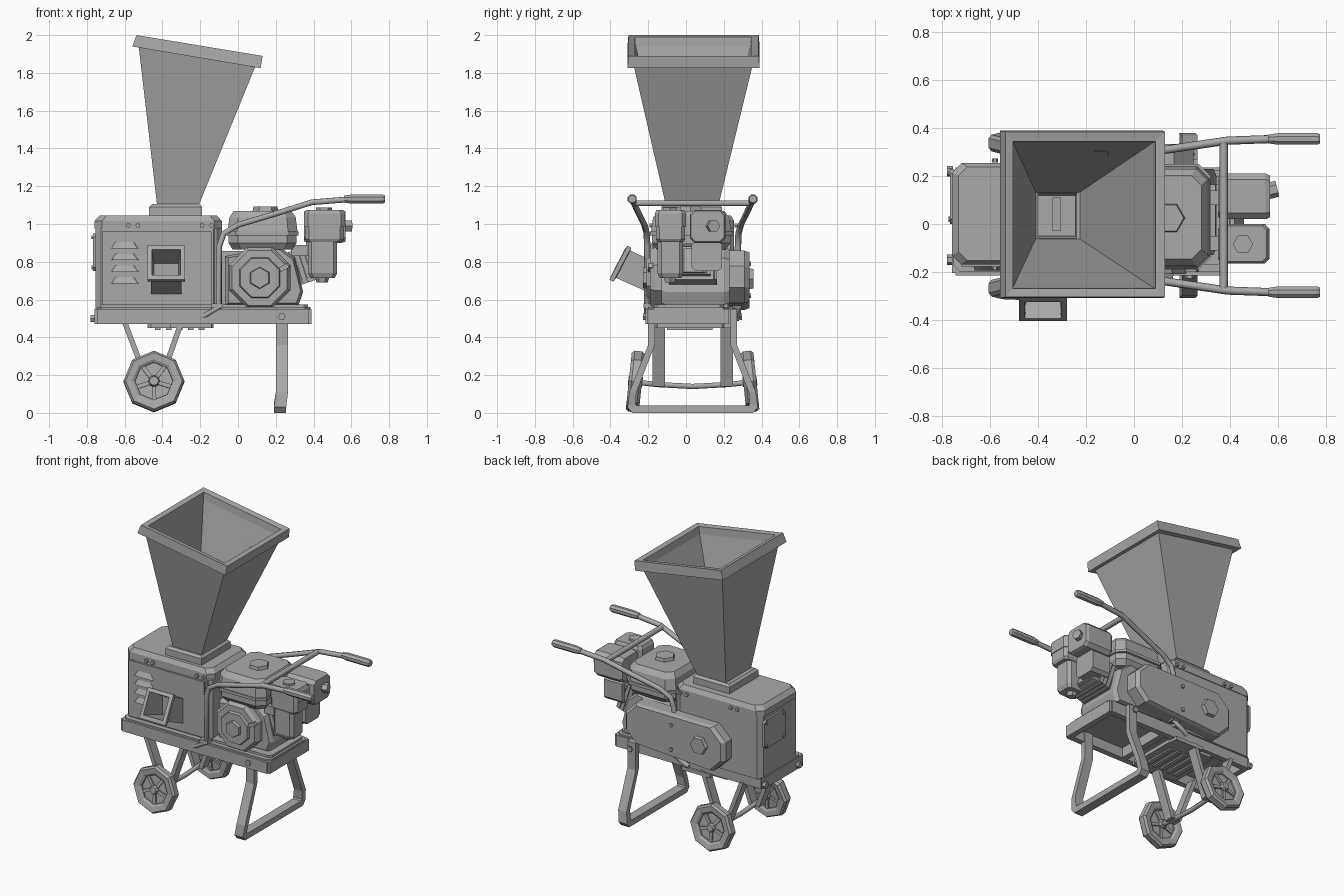
import bpy, bmesh, math
from mathutils import Matrix, Vector

cube = bpy.data.objects.get("Cube")
if cube:
    bpy.data.objects.remove(cube, do_unlink=True)

grey = bpy.data.materials.new("plain grey")
grey.use_nodes = True
grey.diffuse_color = (0.4, 0.4, 0.4, 1)
grey.node_tree.nodes["Principled BSDF"].inputs["Base Color"].default_value = (0.4, 0.4, 0.4, 1)
MID = 0.035  # plane of symmetry across the machine


def finish(name, bm):
    bmesh.ops.recalc_face_normals(bm, faces=bm.faces)
    me = bpy.data.meshes.new(name)
    bm.to_mesh(me)
    bm.free()
    me.materials.append(grey)
    ob = bpy.data.objects.new(name, me)
    bpy.context.collection.objects.link(ob)
    return ob


def loft(name, rings, closed=False):
    """Skin a list of equal rings; closed joins the last ring to the first."""
    bm = bmesh.new()
    vs = [[bm.verts.new(p) for p in r] for r in rings]
    n = len(vs[0])
    pairs = list(zip(vs, vs[1:])) + ([(vs[-1], vs[0])] if closed else [])
    for a, b in pairs:
        for i in range(n):
            j = (i + 1) % n
            bm.faces.new((a[i], a[j], b[j], b[i]))
    if not closed:
        bm.faces.new(vs[0])
        bm.faces.new(vs[-1])
    return finish(name, bm)


def prism(name, pts, axis, *levels):
    """Extrude an outline along an axis through (position, scale) levels."""
    cu = sum(p[0] for p in pts) / len(pts)
    cv = sum(p[1] for p in pts) / len(pts)
    rings = []
    for lv in levels:
        t, s = lv if isinstance(lv, tuple) else (lv, 1)
        flat = [(cu + (u - cu) * s, cv + (v - cv) * s) for u, v in pts]
        rings.append([{"x": (t, u, v), "y": (u, t, v), "z": (u, v, t)}[axis] for u, v in flat])
    return loft(name, rings)


def ngon(cx, cy, r, n=6, roll=0.0):
    return [(cx + r * math.cos(roll + i * math.tau / n), cy + r * math.sin(roll + i * math.tau / n))
            for i in range(n)]


def rect(x0, x1, y0, y1, c=0.0):
    if not c:
        return [(x0, y0), (x1, y0), (x1, y1), (x0, y1)]
    return [(x0 + c, y0), (x1 - c, y0), (x1, y0 + c), (x1, y1 - c),
            (x1 - c, y1), (x0 + c, y1), (x0, y1 - c), (x0, y0 + c)]


def box(name, x0, x1, y0, y1, z0, z1, c=0.0):
    return prism(name, rect(x0, x1, y0, y1, c), "z", z0, z1)


def tube(name, pts, r, res=1):
    cu = bpy.data.curves.new(name, "CURVE")
    cu.dimensions = "3D"
    cu.bevel_depth, cu.bevel_resolution, cu.use_fill_caps = r, res, True
    sp = cu.splines.new("POLY")
    sp.points.add(len(pts) - 1)
    for p, q in zip(sp.points, pts):
        p.co = (*q, 1)
    cu.materials.append(grey)
    ob = bpy.data.objects.new(name, cu)
    bpy.context.collection.objects.link(ob)
    return ob


def flip(y, side):
    return y if side < 0 else 2 * MID - y


OCT = math.pi / 8

# Hopper with tilted rim, open at the top
def hop(x0, z0, x1, z1, y0, y1):
    return [(x0, y0, z0), (x1, y0, z1), (x1, y1, z1), (x0, y1, z0)]

loft("hopper", [
    hop(-.405, 1.06, -.245, 1.06, -.05, .12), hop(-.505, 1.94, .08, 1.84, -.265, .34),
    hop(-.505, 1.99, .09, 1.89, -.27, .345), hop(-.537, 2.0, .13, 1.89, -.305, .385),
    hop(-.56, 1.94, .12, 1.825, -.31, .39), hop(-.525, 1.935, .09, 1.83, -.275, .35),
    hop(-.425, 1.07, -.22, 1.07, -.1, .165)], closed=True)
loft("hopper_collar", [
    hop(-.47, 1.03, -.19, 1.03, -.13, .19), hop(-.47, 1.09, -.19, 1.09, -.13, .19),
    hop(-.455, 1.105, -.205, 1.105, -.115, .175), hop(-.4, 1.105, -.24, 1.105, -.06, .13),
    hop(-.4, 1.03, -.24, 1.03, -.06, .13)], closed=True)
for i in range(3):
    box("cutter_blade", -.39 + i * .05, -.355 + i * .05, -.03, .11, 1.03, 1.05 + .008 * (i % 2))
plate = prism("hopper_plate", rect(-.095, .095, -.065, .065, .03), "y", 0, (.012, .93))
plate.data.transform(Matrix.Translation((-.2, .29, 1.69)) @ Matrix.Rotation(math.radians(-14), 4, "X"))

# Cutter housing
prism("housing", rect(-.755, -.1, -.165, .25, .03), "z", .54, .975)
prism("housing_lid", rect(-.76, -.085, -.17, .255, .04), "z", (.975, 1), (1.015, 1), (1.045, .92))
box("housing_end_band", -.13, -.085, -.175, .255, .56, .98, .02)
box("front_door", -.72, -.14, -.178, -.16, .57, .96)
for i in range(4):
    z = .685 + i * .062
    loft("vent_louvre", [[(-.67, -.177, z), (-.525, -.177, z), (-.545, -.177, z + .035), (-.65, -.177, z + .035)],
                         [(-.665, -.195, z), (-.53, -.195, z), (-.56, -.18, z + .03), (-.635, -.18, z + .03)]])
for x in (-.58, -.53, -.14, -.19):
    for y in (-.185, .265):
        prism("lid_bolt", ngon(x, .992, .013), "y", y - .008, y + .008)
prism("end_plate", rect(0, .23, .75, .95, .02), "x", -.752, -.768)
for y in (.02, .21):
    for z in (.77, .93):
        prism("end_plate_bolt", ngon(y, z, .012), "x", -.765, -.775)

# Discharge chute
def chute(x0, x1, yb, zb, yt, zt):
    return [(x0, yb, zb), (x1, yb, zb), (x1, yt, zt), (x0, yt, zt)]

loft("discharge_chute", [
    chute(-.46, -.3, -.17, .625, -.17, .8), chute(-.46, -.3, -.37, .715, -.295, .86),
    chute(-.48, -.28, -.385, .695, -.29, .875), chute(-.48, -.28, -.405, .705, -.31, .885),
    chute(-.455, -.305, -.395, .73, -.325, .865), chute(-.445, -.315, -.2, .66, -.2, .79)])

# Base tray, open underneath
box("base_top", -.755, .385, -.2, .225, .54, .56, .03)
for y in (-.215, .195):
    box("base_side_rail", -.745, .375, y, y + .04, .47, .55)
for x in (-.76, -.09, .35):
    box("base_cross_rail", x, x + .04, -.205, .225, .47, .55)
box("engine_bed", -.1, .37, -.17, .2, .555, .575, .02)
box("belly_plate", -.48, -.13, -.17, .21, .45, .475, .02)
for i in range(5):
    box("belly_slat", -.44 + i * .058, -.41 + i * .058, -.1, .14, .44, .452)
for y in (-.15, .22):
    prism("tow_bolt", ngon(y, .5, .022), "x", -.755, -.78)

# Rear U-shaped stand
outer = [(-.2, .55), (-.2, .36), (-.3, .11), (-.31, .03), (-.285, 0)]
inner = [(-.265, .045), (-.262, .11), (-.165, .36), (-.165, .55)]
half = [outer, inner]
stand = (outer + [(2 * MID - y, z) for y, z in reversed(outer)]
         + [(2 * MID - y, z) for y, z in reversed(inner)] + list(reversed(inner))[::-1])
bm = bmesh.new()
front, back = [], []
path = list(zip(outer, [(-.165, .55), (-.165, .36), (-.262, .11), (-.268, .05), (-.262, .04)]))
path += [((2 * MID - a[0], a[1]), (2 * MID - b[0], b[1])) for a, b in reversed(path)]
rings = [[(.2 - .01 * (z < .1), y, z), (.265 - .01 * (z < .1), y, z), (.265 - .01 * (w < .1), v, w),
          (.2 - .01 * (w < .1), v, w)] for (y, z), (v, w) in path]
bm.free()
loft("rear_stand", rings)

for s in (-1, 1):
    y = flip(-.215, s)
    prism("stand_bolt", ngon(.232, .51, .02), "y", y, y + s * .012)

    # Wheel, its struts and the handle on this side
    parts = [
        loft("tyre", [[(u, t, v) for u, v in ngon(0, 0, r, 8)] for r, t in
                      ((.1, -.02), (.115, -.03), (.15, -.035), (.162, -.02), (.162, .02), (.15, .035),
                       (.115, .03), (.1, .02))], closed=True),
        prism("wheel_disc", ngon(0, 0, .105, 8), "y", -.008, .008),
        prism("wheel_hub", ngon(0, 0, .03, 8), "y", (-.038, .8), -.025, .025, (.038, .8))]
    for i in range(5):
        a = i * math.tau / 5 + .3
        spoke = box("wheel_spoke", .01, .105, -.018, .018, -.011, .011)
        spoke.data.transform(Matrix.Rotation(a, 4, "Y"))
        parts.append(spoke)
    place = Matrix.Translation((-.445, flip(-.268, s), .166)) @ Matrix.Rotation(math.radians(6 * s), 4, "X")
    for p in parts:
        p.data.transform(place)
    y = flip(-.145, s)
    for top, low in ((-.6, -.47), (-.3, -.42)):
        loft("wheel_strut", [[(x + dx, y + dy, z) for dx, dy in rect(-.015, .015, -.033, .033)]
                             for x, z in ((top, .48), (low, .14))])
    box("strut_foot", -.36, -.14, y - .035, y + .035, .45, .475)

    h = lambda x, y, z: (x, flip(y, s), z)
    tube("handle_tube", [h(-.21, -.2, .5), h(-.17, -.205, .52), h(-.1, -.205, .56), h(-.1, -.205, .88), h(-.075, -.208, .95),
                         h(0, -.22, .995), h(.2, -.25, 1.055), h(.39, -.278, 1.115), h(.58, -.285, 1.13)], .017)
    prism("handle_grip", ngon(flip(-.285, s), 1.132, .026, 8, OCT), "x", (.56, .75), .6, .765, (.777, .8))
    box("handle_clamp", -.14, -.08, flip(-.2, s) - .025, flip(-.2, s) + .025, .555, .58)

tube("handle_crossbar", [(.375, -.275, 1.11), (.375, 2 * MID + .275, 1.11)], .018)
tube("wheel_axle", [(-.445, -.29, .165), (-.445, -.15, .15), (-.445, MID, .14), (-.445, .22, .15),
                    (-.445, .36, .165)], .016)

# Belt cover on the back
cover = [p for p in ngon(.11, .72, .15, 8, OCT) if p[0] > .11]
cover += [p for p in ngon(-.37, .7, .168, 8, OCT) if p[0] < -.37]
cover.sort(key=lambda p: math.atan2(p[1] - .71, p[0] + .13))
prism("belt_cover", cover, "y", .22, .31, (.335, .94))
prism("belt_cover_nut", ngon(-.34, .71, .065), "y", .33, (.358, .9))
for x, z in ((-.12, .62), (-.12, .79)):
    prism("belt_cover_screw", ngon(x, z, .014), "y", .33, .345)

# Engine block and pull starter
prism("crankcase", [(-.07, .57), (.32, .57), (.345, .64), (.3, .82), (.22, .88), (-.07, .83)], "y",
      (-.13, .92), -.1, .2, (.23, .92))
prism("starter_body", ngon(.115, .715, .175, 8, OCT), "y", -.1, -.165, (-.19, .9))
prism("starter_ring", ngon(.115, .715, .12, 8, OCT), "y", -.18, (-.208, .92))
prism("starter_nut", ngon(.115, .715, .06, 6, math.pi / 6), "y", -.2, (-.228, .9))
handle = box("starter_pull", -.015, .035, -.2, -.17, -.013, .013)
handle.data.transform(Matrix.Translation((.235, 0, .765)) @ Matrix.Rotation(-.5, 4, "Y"))

# Tilted cylinder with cooling fins
tilt = Matrix.Translation((.28, 0, .75)) @ Matrix.Rotation(math.radians(-18), 4, "Y")
fins = [box("cylinder", 0, .15, -.05, .13, -.065, .075)]
fins += [box("cooling_fin", .02 + i * .028, .034 + i * .028, -.09, .165, -.085, .1, .02) for i in range(4)]
fins += [box("cylinder_head", .13, .17, -.03, .11, -.06, .07, .02)]
for f in fins:
    f.data.transform(tilt)

# Fuel tank
prism("tank_lower", rect(-.05, .31, -.18, .235, .05), "z", (.865, .88), (.9, 1), .945)
prism("tank_seam", rect(-.06, .32, -.19, .25, .05), "z", .94, .96)
prism("tank_upper", rect(-.055, .315, -.185, .24, .05), "z", .96, (1.035, .95), (1.07, .82))
prism("tank_cap", ngon(.145, .025, .07), "z", 1.06, (1.092, .9))

# Air filter at the front, silencer at the back
prism("filter_upper", rect(.35, .565, -.165, 0, .02), "z", .985, (1.055, 1), (1.075, .9))
prism("filter_lower", rect(.355, .56, -.16, -.005, .02), "z", (.905, .9), .92, .985)
prism("filter_nut", ngon(.455, -.085, .042), "z", 1.07, 1.088)
prism("carburettor", rect(.37, .525, -.15, -.015, .02), "z", (.715, .85), .74, .92)
prism("carburettor_bowl", ngon(.445, -.085, .042), "z", (.69, .7), .73)
prism("silencer", rect(.02, .21, .9, 1.075, .025), "x", (.35, .9), .37, .55, (.568, .92))
prism("silencer_lower", rect(.03, .19, .75, .91, .02), "x", .36, .5)
knob = prism("exhaust_outlet", ngon(0, 0, .034), "x", 0, .05)
knob.data.transform(Matrix.Translation((.55, .135, .99)) @ Matrix.Rotation(.25, 4, "Z"))
for y in (-.08, .11):
    box("intake_pipe", .28, .38, y - .03, y + .03, .83, .89)
